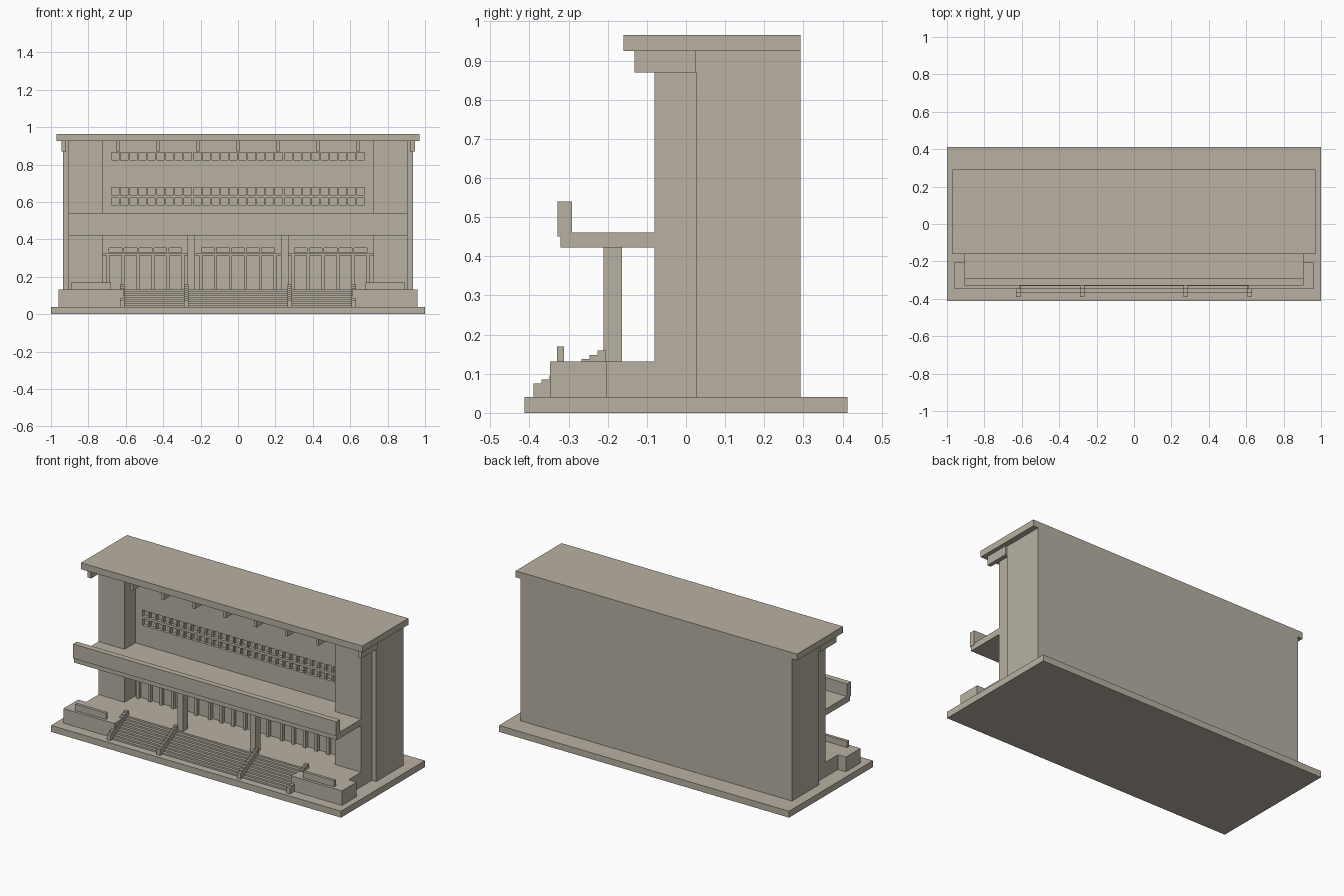
import bpy, bmesh

if "Cube" in bpy.data.objects:
    bpy.data.objects.remove(bpy.data.objects["Cube"])

stone = bpy.data.materials.new("warm grey stone")
stone.diffuse_color = (0.48, 0.44, 0.365, 1)
stone.use_nodes = True
stone.node_tree.nodes["Principled BSDF"].inputs["Base Color"].default_value = stone.diffuse_color


def boxes(name, items):
    """One object made of boxes given as (x0, x1, y0, y1, z0, z1)."""
    bm = bmesh.new()
    for x0, x1, y0, y1, z0, z1 in items:
        verts = bmesh.ops.create_cube(bm, size=1)["verts"]
        for v in verts:
            v.co.x = x1 if v.co.x > 0 else x0
            v.co.y = y1 if v.co.y > 0 else y0
            v.co.z = z1 if v.co.z > 0 else z0
    me = bpy.data.meshes.new(name)
    bm.to_mesh(me)
    bm.free()
    me.materials.append(stone)
    ob = bpy.data.objects.new(name, me)
    bpy.context.collection.objects.link(ob)
    return ob


def stepped(name, x0, x1, y_start, y_end, z_first, z_last, n):
    """Solid stepped profile in y/z, extruded along x."""
    dy, dz = (y_end - y_start) / n, (z_last - z_first) / (n - 1)
    pts = [(y_start, 0.04)]
    for i in range(n):
        z = z_first + i * dz
        pts += [(y_start + i * dy, z), (y_start + (i + 1) * dy, z)]
    pts.append((y_end, 0.04))
    bm = bmesh.new()
    face = bm.faces.new([bm.verts.new((x0, y, z)) for y, z in pts])
    ext = bmesh.ops.extrude_face_region(bm, geom=[face])["geom"]
    for v in ext:
        if isinstance(v, bmesh.types.BMVert):
            v.co.x = x1
    bmesh.ops.recalc_face_normals(bm, faces=bm.faces)
    me = bpy.data.meshes.new(name)
    bm.to_mesh(me)
    bm.free()
    me.materials.append(stone)
    ob = bpy.data.objects.new(name, me)
    bpy.context.collection.objects.link(ob)


def mirrored(x0, x1, *rest):
    return [(x0, x1, *rest), (-x1, -x0, *rest)]


WALL = 0.025   # plane of the recessed facade

# Ground slab, main block and roof
boxes("base_slab", [(-1, 1, -0.413, 0.413, 0, 0.04)])
body = boxes("main_block", [(-0.935, 0.935, WALL, 0.292, 0.04, 0.925)])
boxes("roof", [(-0.97, 0.97, -0.16, 0.292, 0.925, 0.965)])
boxes("side_piers", mirrored(0.725, 0.905, -0.081, WALL, 0.04, 0.925))

# Roof brackets
brackets = [(x - 0.008, x + 0.008, -0.132, WALL, 0.87, 0.925)
            for x in [i * 0.2135 for i in range(-3, 4)]]
boxes("roof_brackets", brackets + mirrored(0.92, 0.945, -0.132, WALL, 0.87, 0.925))

# Window openings and transom lights cut into the facade
cuts = []
for z0, z1 in ((0.583, 0.622), (0.638, 0.678), (0.825, 0.865)):
    for i in range(28):
        x = (i - 13.5) * 0.0487
        cuts.append((x - 0.02, x + 0.02, WALL - 0.03, WALL + 0.02, z0, z1))
BAYS = (-0.495, 0, 0.495)
PITCH = 0.08
for b in BAYS:
    for i in range(-2, 3):
        x = b + i * PITCH
        cuts.append((x - 0.034, x + 0.034, WALL - 0.03, WALL + 0.02, 0.329, 0.355))
cutter = boxes("window_cutter", cuts)
cutter.hide_render = True
cutter.hide_viewport = True
mod = body.modifiers.new("windows", "BOOLEAN")
mod.operation = "DIFFERENCE"
mod.solver = "EXACT"
mod.object = cutter

# Door lintels and posts
boxes("door_lintels", [(b - 0.229, b + 0.229, 0.0, WALL, 0.314, 0.328) for b in BAYS])
boxes("door_posts", [(b + i * PITCH - 0.009, b + i * PITCH + 0.009, 0.003, WALL, 0.13, 0.314)
                     for b in BAYS for i in (-2.5, -1.5, -0.5, 0.5, 1.5, 2.5)])

# Balcony and its columns
boxes("balcony_floor", [(-0.905, 0.905, -0.321, WALL, 0.422, 0.461)])
boxes("balcony_parapet", [(-0.907, 0.907, -0.328, -0.291, 0.45, 0.54)])
boxes("columns", mirrored(0.23, 0.27, -0.211, -0.163, 0.13, 0.422))

# Entrance terrace with end blocks and low walls
boxes("terrace", [(-0.905, 0.905, -0.203, WALL, 0.04, 0.131)])
boxes("terrace_end_blocks", mirrored(0.61, 0.96, -0.347, -0.203, 0.04, 0.131))
boxes("terrace_low_walls", mirrored(0.68, 0.893, -0.33, -0.312, 0.131, 0.17))

# Stairs and stepped cheek walls
stepped("stairs", -0.61, 0.61, -0.367, -0.203, 0.05, 0.131, 9)
for i, x in enumerate((-0.62, -0.277, 0.277, 0.62)):
    stepped("stair_cheek_%d" % (i + 1), x - 0.012, x + 0.012, -0.389, -0.205, 0.075, 0.159, 9)
